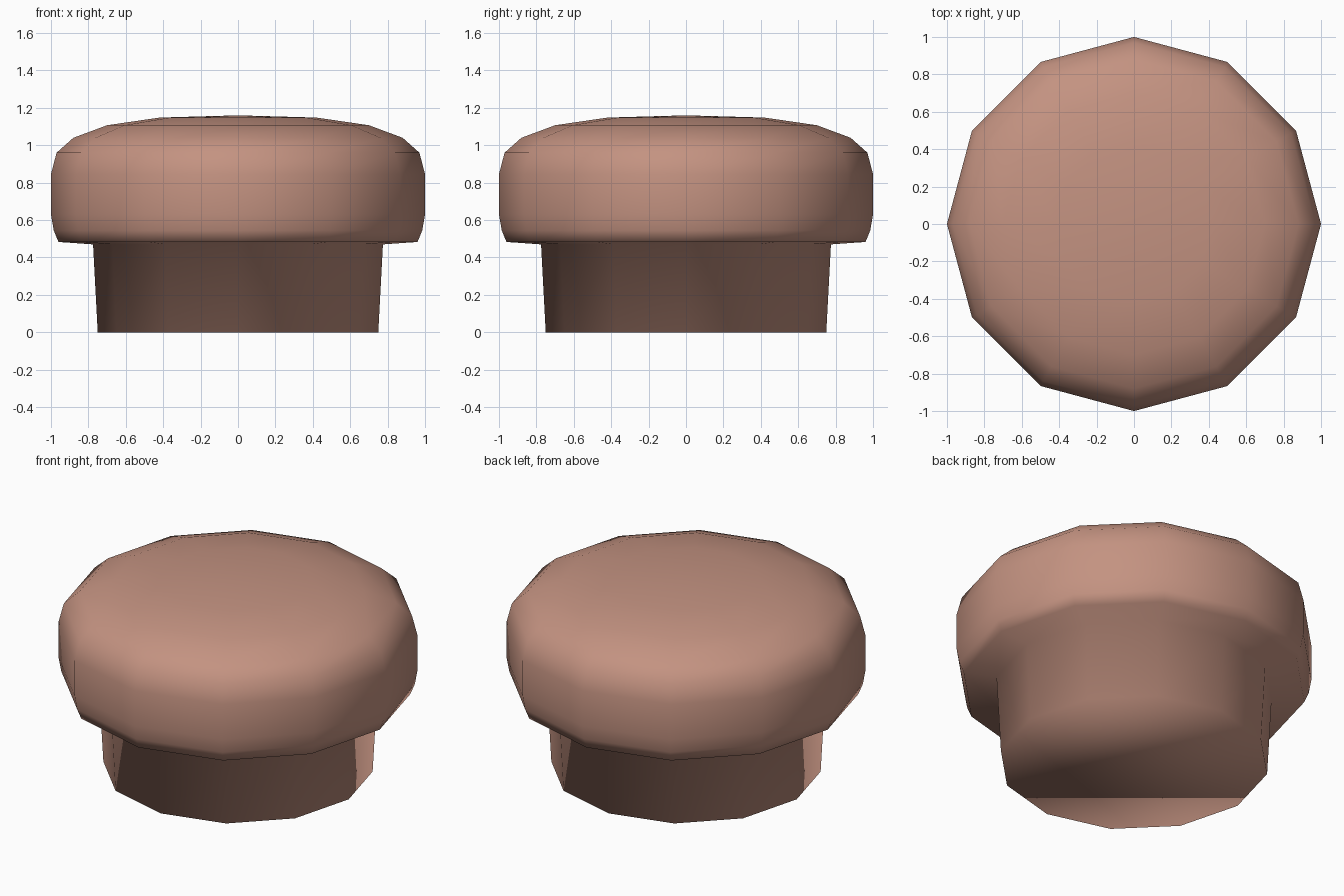
import bpy, bmesh
from math import cos, sin, pi

if "Cube" in bpy.data.objects:
    bpy.data.objects.remove(bpy.data.objects["Cube"])

SIDES = 12
# (radius, height) profile from the foot of the stem to the crown of the cap
PROFILE = [(0.75, 0.0), (0.775, 0.47), (0.96, 0.483), (0.985, 0.545),
           (1.0, 0.63), (1.0, 0.845), (0.97, 0.96), (0.88, 1.04),
           (0.70, 1.107), (0.42, 1.148)]
TOP = 1.16

# Turn the profile into rings
bm = bmesh.new()
rings = [[bm.verts.new((r * cos(2 * pi * i / SIDES), r * sin(2 * pi * i / SIDES), z))
          for i in range(SIDES)] for r, z in PROFILE]

# Side walls
for low, high in zip(rings, rings[1:]):
    for i in range(SIDES):
        j = (i + 1) % SIDES
        bm.faces.new((low[i], low[j], high[j], high[i]))

# Flat foot and domed crown
bm.faces.new(rings[0][::-1])
crown = bm.verts.new((0, 0, TOP))
for i in range(SIDES):
    bm.faces.new((rings[-1][i], rings[-1][(i + 1) % SIDES], crown))

# The shape is softly shaded all over
for f in bm.faces:
    f.smooth = True

mesh = bpy.data.meshes.new("rounded_knob")
bm.to_mesh(mesh)
bm.free()
knob = bpy.data.objects.new("rounded_knob", mesh)
bpy.context.collection.objects.link(knob)

# Dusty terracotta colour
clay = bpy.data.materials.new("dusty_clay")
clay.diffuse_color = (0.55, 0.29, 0.22, 1)
clay.use_nodes = True
clay.node_tree.nodes["Principled BSDF"].inputs["Base Color"].default_value = clay.diffuse_color
mesh.materials.append(clay)
